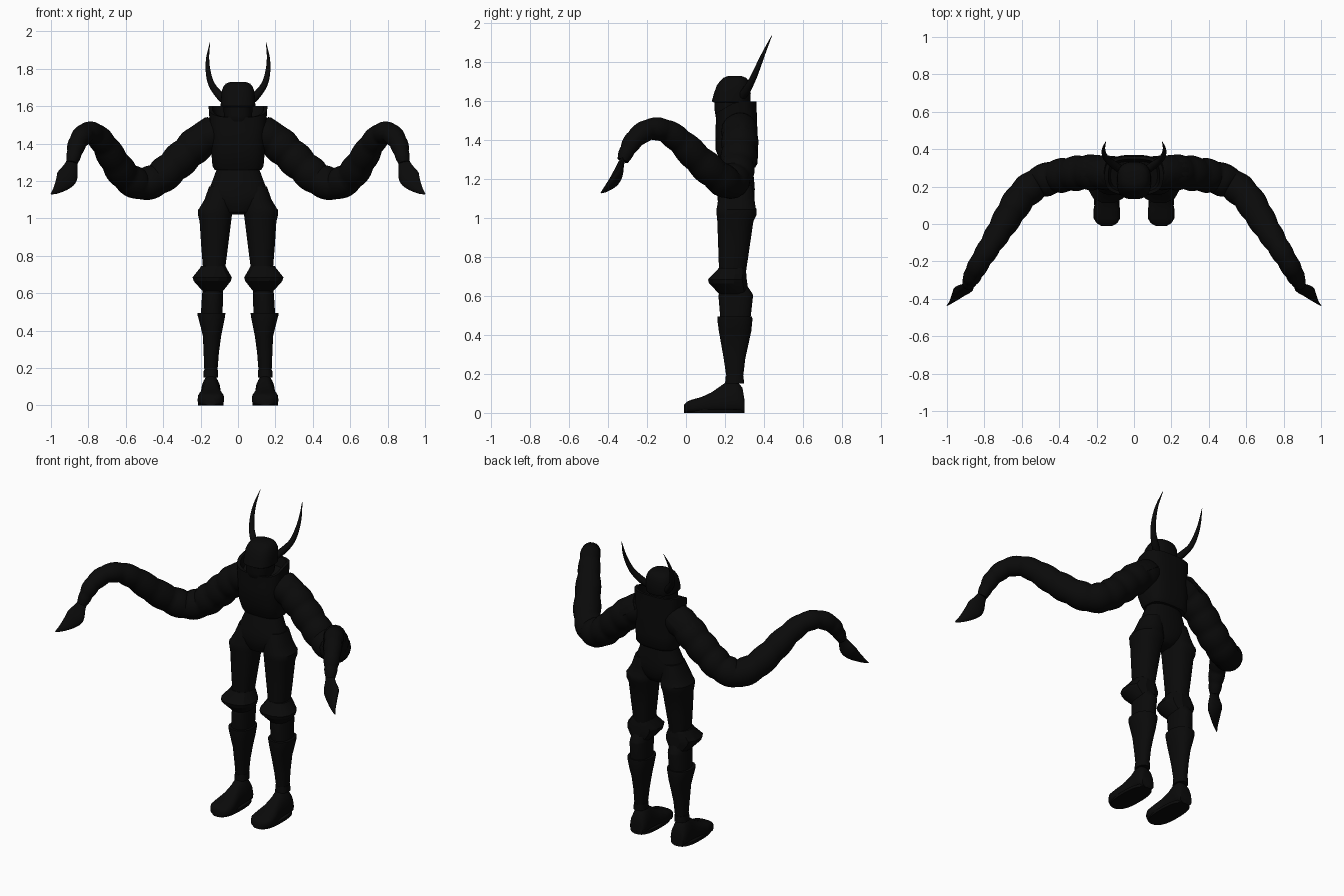
import bpy, bmesh, math
from mathutils import Vector

cube = bpy.data.objects.get("Cube")
if cube:
    bpy.data.objects.remove(cube, do_unlink=True)

black = bpy.data.materials.new("near_black")
black.use_nodes = True
tone = (0.003, 0.003, 0.003, 1)
black.diffuse_color = tone
black.node_tree.nodes["Principled BSDF"].inputs["Base Color"].default_value = tone


def skin(name, rings, side=1, angle=35):
    """Join closed rings of points into a capped body; side=-1 mirrors it in x."""
    bm = bmesh.new()
    loops = [[bm.verts.new((p.x * side, p.y, p.z)) for p in ring] for ring in rings]
    n = len(loops[0])
    for a, b in zip(loops, loops[1:]):
        for i in range(n):
            j = (i + 1) % n
            bm.faces.new((a[i], a[j], b[j], b[i]))
    bm.faces.new(loops[0])
    bm.faces.new(loops[-1])
    bmesh.ops.recalc_face_normals(bm, faces=bm.faces)
    mesh = bpy.data.meshes.new(name)
    bm.to_mesh(mesh)
    bm.free()
    mesh.materials.append(black)
    ob = bpy.data.objects.new(name, mesh)
    bpy.context.collection.objects.link(ob)
    bpy.ops.object.select_all(action='DESELECT')
    ob.select_set(True)
    bpy.context.view_layer.objects.active = ob
    bpy.ops.object.shade_smooth_by_angle(angle=math.radians(angle))
    return ob


def super_ellipse(n, power):
    for i in range(n):
        a = 2 * math.pi * (i + 0.5) / n
        c, s = math.cos(a), math.sin(a)
        yield (math.copysign(abs(c) ** (2 / power), c),
               math.copysign(abs(s) ** (2 / power), s))


def stack(levels, n=24, power=2.3, tilt=0.0):
    """Horizontal rings from (z, x_min, x_max, y_front, y_back); tilt lowers the front."""
    return [[Vector(((x0 + x1) / 2 + u * (x1 - x0) / 2,
                     (y0 + y1) / 2 + v * (y1 - y0) / 2,
                     z + (tilt * min(0, v) if z > 1.5 else 0)))
             for u, v in super_ellipse(n, power)]
            for z, x0, x1, y0, y1 in levels]


def centred(levels):
    return [(z, -r, r, y0, y1) for z, r, y0, y1 in levels]


def smooth_path(points, steps):
    """Catmull-Rom samples of (x, y, z, radius, ...) points."""
    pts = [Vector(p) for p in points]
    pts = [pts[0] * 2 - pts[1]] + pts + [pts[-1] * 2 - pts[-2]]
    out = []
    for a, b, c, d in zip(pts, pts[1:], pts[2:], pts[3:]):
        for k in range(steps):
            t = k / steps
            out.append(0.5 * (2 * b + (c - a) * t + (2 * a - 5 * b + 4 * c - d) * t * t
                              + (3 * b - a - 3 * c + d) * t ** 3))
    return out + [pts[-2]]


def tube(points, steps, n=16, flat=1.0, lumps=0.0):
    """Rings swept along a path, optionally flattened or ridged."""
    path = smooth_path([p for p in points], steps)
    rings = []
    for i, p in enumerate(path):
        tan = (path[min(i + 1, len(path) - 1)].xyz - path[max(i - 1, 0)].xyz).normalized()
        u = tan.cross(Vector((0, 1, 0.05))).normalized()
        v = tan.cross(u)
        r = max(p[3], 0.001) * (1 + lumps * (abs(math.sin(math.pi * i / 6)) - 0.5))
        rings.append([p.xyz + r * (u * math.cos(a) + v * flat * math.sin(a))
                      for a in (2 * math.pi * k / n for k in range(n))])
    return rings


# Torso armour with a hollow collar, high at the back
skin("torso_armour", stack(centred([
    (1.26, .125, .19, .355), (1.28, .137, .18, .368), (1.35, .143, .152, .37),
    (1.45, .148, .15, .367), (1.53, .152, .152, .364), (1.60, .157, .155, .362),
    (1.60, .138, .17, .347), (1.54, .125, .18, .335)]), 32, 3, .06))

# Waist and pelvis
skin("pelvis", stack(centred([
    (1.02, .05, .21, .30), (1.035, .085, .18, .325), (1.07, .12, .165, .345),
    (1.11, .165, .16, .352), (1.15, .158, .165, .354), (1.2, .138, .175, .35),
    (1.27, .112, .20, .34), (1.31, .105, .21, .335)])))

# Head: face below, helmet with a brim above
skin("face", stack(centred([
    (1.49, .05, .18, .28), (1.52, .068, .152, .30), (1.55, .076, .147, .31),
    (1.64, .08, .145, .32)]), 24, 2.6))
skin("helmet", stack(centred([
    (1.595, .088, .14, .33), (1.60, .093, .132, .332), (1.64, .092, .143, .333),
    (1.68, .088, .157, .332), (1.705, .078, .175, .322), (1.72, .066, .19, .31),
    (1.73, .04, .215, .285)]), 28, 2.6))

for side, label in ((1, "left"), (-1, "right")):
    # Horn sweeping out, up and back
    skin(label + "_horn", tube([
        (.07, .29, 1.63, .022), (.105, .315, 1.665, .021), (.143, .345, 1.72, .017),
        (.160, .375, 1.79, .013), (.162, .405, 1.86, .008), (.150, .442, 1.94, .001)],
        5, 12), side)

    # Ridged tentacle arm
    skin(label + "_arm", tube([
        (.10, .27, 1.47, .085), (.19, .275, 1.42, .092), (.27, .275, 1.35, .092),
        (.35, .265, 1.275, .09), (.43, .25, 1.21, .088), (.52, .215, 1.183, .084),
        (.60, .15, 1.225, .081), (.66, .06, 1.305, .077), (.715, -.03, 1.395, .068),
        (.765, -.11, 1.45, .060), (.815, -.19, 1.455, .055), (.855, -.26, 1.41, .050),
        (.875, -.30, 1.35, .041), (.888, -.325, 1.295, .030)],
        6, 16, 1, .09), side)

    # Leaf-shaped blade at the arm's end
    skin(label + "_arm_blade", tube([
        (.882, -.315, 1.32, .028), (.893, -.333, 1.28, .036), (.913, -.35, 1.225, .056),
        (.935, -.372, 1.19, .046), (.97, -.41, 1.152, .022), (1.0, -.437, 1.13, .003)],
        4, 16, .45), side)

    # Curved shoulder plate around the upper arm
    axis, out, across = Vector((.8, 0, -.6)), Vector((.6, 0, .8)), Vector((0, 1, 0))
    start = Vector((.105, .278, 1.468))
    angles = [math.radians(-80 + 16 * k) for k in range(11)]
    plate = []
    for dist, outer in ((0, .092), (.015, .1), (.155, .107), (.17, .1)):
        ring = [start + axis * dist + outer * (out * math.cos(a) + across * .88 * math.sin(a))
                for a in angles]
        ring += [start + axis * dist + .08 * (out * math.cos(a) + across * .88 * math.sin(a))
                 for a in reversed(angles)]
        plate.append(ring)
    skin(label + "_shoulder_plate", plate, side)

    # Thigh with a rim at the top
    skin(label + "_thigh", stack([
        (1.17, .03, .155, .19, .34), (1.10, .03, .18, .165, .352),
        (1.055, .03, .207, .158, .358), (1.045, .028, .215, .155, .364),
        (1.015, .032, .214, .157, .362), (.985, .036, .206, .16, .347),
        (.85, .053, .197, .165, .327), (.70, .072, .185, .17, .305)]), side)

    # Angular knee guard
    skin(label + "_knee_guard", stack([
        (.745, .065, .20, .165, .305), (.735, .06, .205, .16, .31),
        (.685, .03, .246, .11, .315), (.665, .035, .24, .115, .318),
        (.61, .08, .19, .17, .32)], 12), side, 25)

    # Calf in two overlapping pieces, then the ankle cuff
    skin(label + "_upper_calf", stack([
        (.66, .085, .188, .18, .31), (.61, .08, .19, .168, .343),
        (.60, .08, .192, .166, .345), (.47, .082, .2, .177, .33)]), side)
    skin(label + "_lower_calf", stack([
        (.495, .067, .216, .16, .34), (.48, .068, .216, .16, .342),
        (.42, .08, .2, .168, .336), (.37, .09, .188, .177, .325),
        (.28, .102, .184, .193, .305), (.18, .11, .18, .208, .293)]), side)
    skin(label + "_ankle_cuff", stack([
        (.19, .108, .183, .204, .296), (.15, .106, .186, .2, .298)]), side)

    # Shoe: upright slices from heel to toe (y, height, half width)
    shoe = []
    for y, height, half in ((.30, .07, .04), (.29, .13, .048), (.26, .165, .052),
                            (.215, .165, .05), (.18, .14, .05), (.13, .105, .056),
                            (.08, .082, .066), (.03, .068, .066), (.005, .058, .052),
                            (-.01, .042, .028)):
        ring = []
        for u, v in super_ellipse(20, 3.2):
            taper = 1 - .45 * max(0, v) * min(1, max(0, height - .06) / .08)
            ring.append(Vector((.145 + u * half * 1.08 * taper, y, height / 2 * (1 + v))))
        shoe.append(ring)
    skin(label + "_shoe", shoe, side, 45)
    skin(label + "_sole", stack([
        (0, .077, .214, -.008, .302), (.018, .077, .214, -.008, .302)], 24, 2.6), side)
